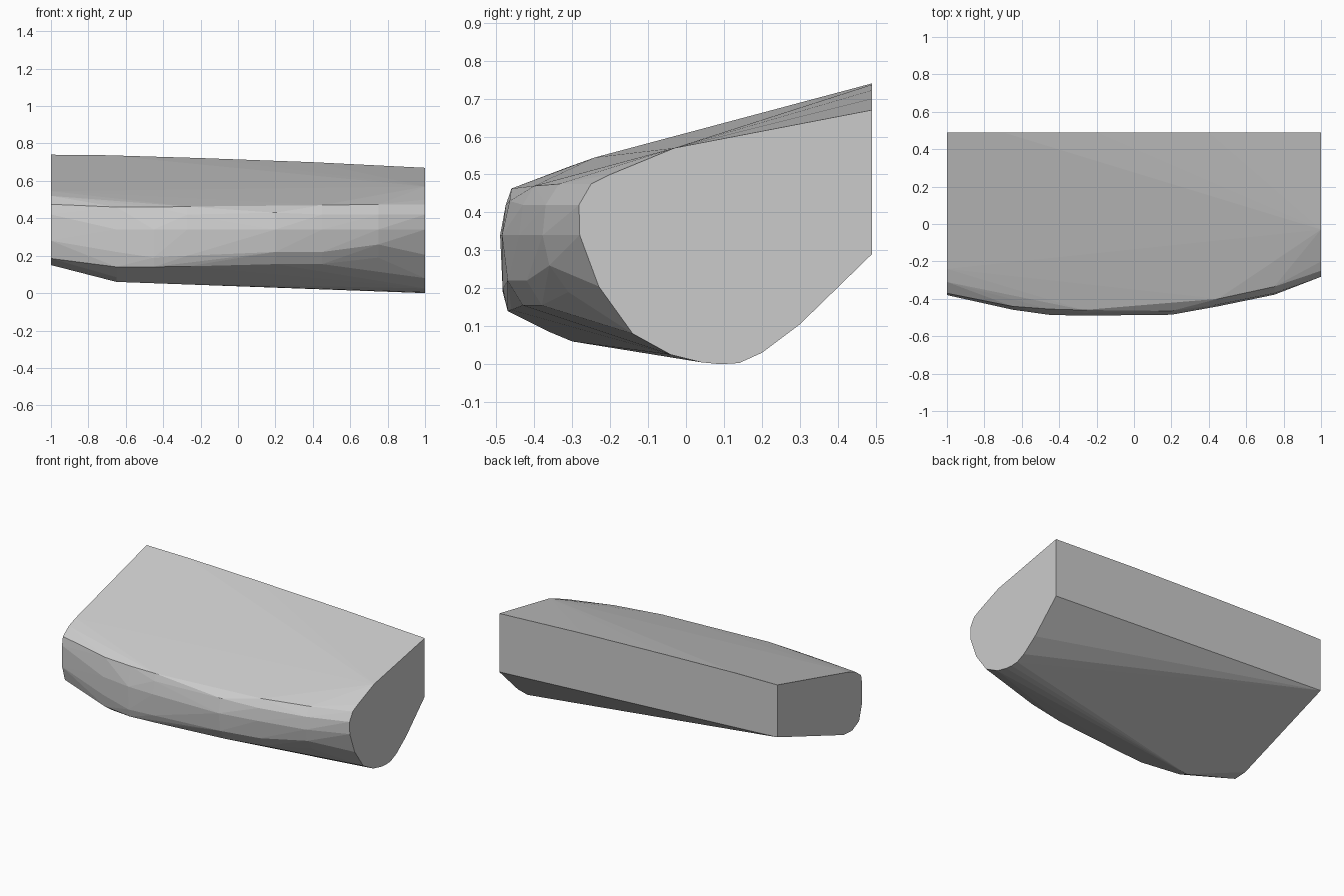
import bpy, bmesh

# Cross-sections (y, z) at stations along x
sections = {
    # right end face
    1.0: [(.49, .67), (.49, .29), (.30, .105), (.20, .03), (.14, .003), (.09, 0),
          (.04, .005), (-.04, .025), (-.14, .08), (-.23, .205), (-.28, .34),
          (-.282, .42), (-.25, .475), (-.20, .50), (-.03, .57)],
    # rounded front bulge
    .75: [(-.31, .19), (-.36, .26), (-.378, .34), (-.37, .42), (-.335, .475)],
    .45: [(-.38, .155), (-.42, .22), (-.44, .34), (-.43, .42), (-.40, .47)],
    .20: [(-.43, .155), (-.47, .22), (-.485, .34), (-.465, .43)],
    -.27: [(-.46, .143), (-.483, .20), (-.49, .34), (-.475, .42), (-.46, .463)],
    -.45: [(-.47, .14), (-.483, .19), (-.486, .34), (-.455, .46)],
    -.65: [(-.30, .06), (-.36, .085), (-.44, .14), (-.455, .22), (-.458, .34), (-.44, .46)],
    # left end face
    -1.0: [(.49, .74), (.49, .40), (-.19, .155), (-.28, .15), (-.35, .185),
           (-.378, .28), (-.38, .42), (-.37, .475), (-.31, .52), (-.24, .545)],
}

# Body: convex skin wrapped around the sections
bm = bmesh.new()
for x, profile in sections.items():
    for y, z in profile:
        bm.verts.new((x, y, z))

# Slight crown along the top back edge
for x, z in ((-.7, .737), (-.2, .722), (.4, .70)):
    bm.verts.new((x, .49, z))

hull = bmesh.ops.convex_hull(bm, input=bm.verts[:])
inner = {v for v in hull["geom_interior"] + hull["geom_unused"]
         if isinstance(v, bmesh.types.BMVert)}
bmesh.ops.delete(bm, geom=list(inner), context='VERTS')
bmesh.ops.dissolve_limit(bm, angle_limit=.01, verts=bm.verts[:], edges=bm.edges[:])
bmesh.ops.recalc_face_normals(bm, faces=bm.faces[:])

mesh = bpy.data.meshes.new("wedge_body")
bm.to_mesh(mesh)
bm.free()
body = bpy.data.objects.new("wedge_body", mesh)
bpy.context.collection.objects.link(body)
